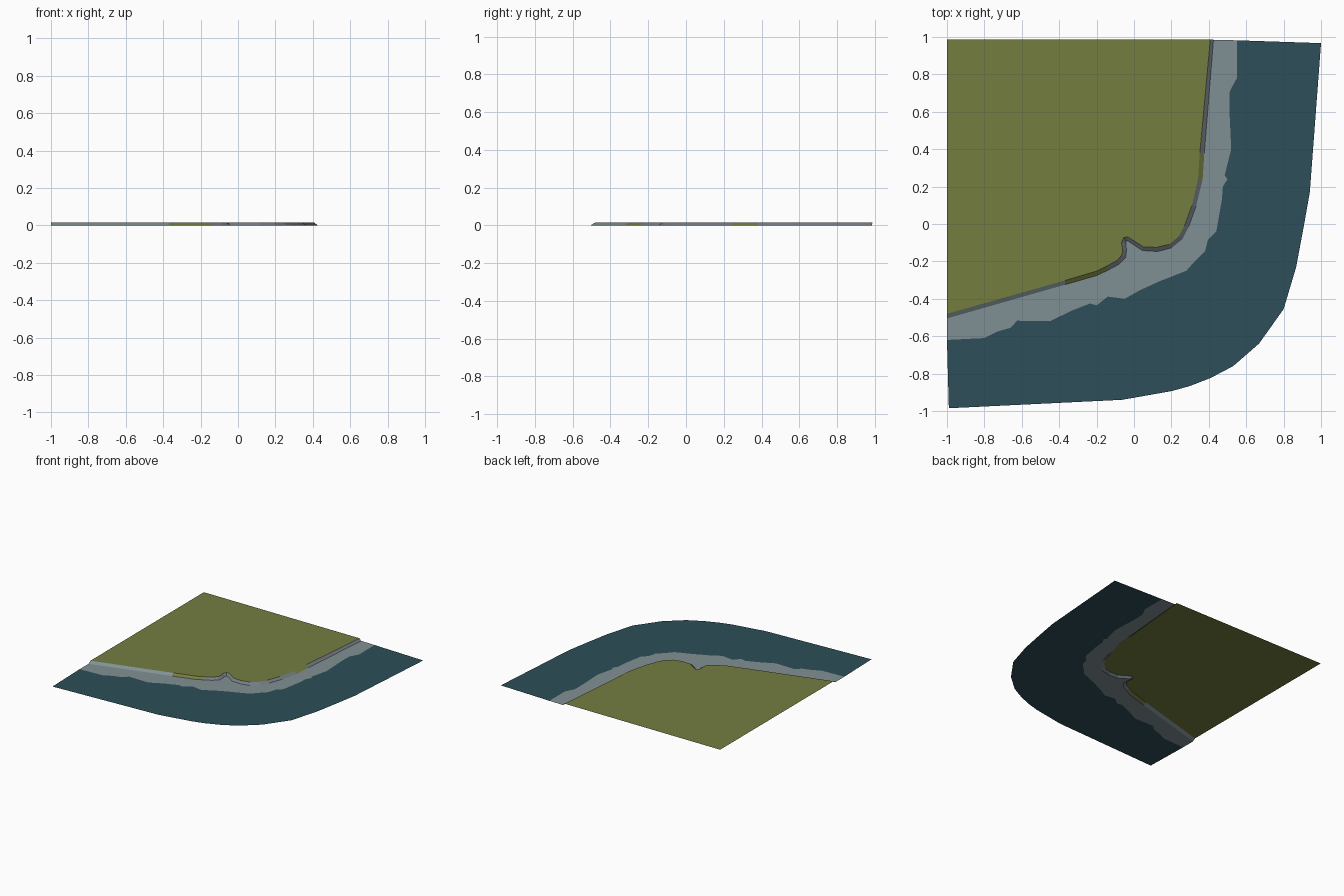
import bpy, bmesh

if "Cube" in bpy.data.objects:
    bpy.data.objects.remove(bpy.data.objects["Cube"])

H = 0.016  # height of the grass plateau


def material(name, rgb):
    m = bpy.data.materials.new(name)
    lin = [((c / 255 + 0.055) / 1.055) ** 2.4 for c in rgb]
    m.diffuse_color = (*lin, 1)
    m.use_nodes = True
    m.node_tree.nodes["Principled BSDF"].inputs["Base Color"].default_value = m.diffuse_color
    return m


GRASS = material("grass green", (116, 125, 64))
SHORE = material("shore grey", (128, 144, 147))
ROCK = material("rock grey", (116, 124, 132))
WATER = material("deep teal", (45, 78, 88))


def finish(name, bm, mats):
    mesh = bpy.data.meshes.new(name)
    bm.to_mesh(mesh)
    bm.free()
    for m in mats:
        mesh.materials.append(m)
    ob = bpy.data.objects.new(name, mesh)
    bpy.context.collection.objects.link(ob)
    return ob


def sheet(name, outline, z, mat):
    """Flat upward-facing sheet from a closed outline."""
    bm = bmesh.new()
    f = bm.faces.new([bm.verts.new((x, y, z)) for x, y in outline])
    f.normal_update()
    if f.normal.z < 0:
        f.normal_flip()
    bmesh.ops.triangulate(bm, faces=bm.faces[:])
    finish(name, bm, [mat])


# Bank: (top x, top y, foot x, foot y) from the left end round the inlet to the back
bank = [
    (-1, -.48, -1, -.505), (-.37, -.302, -.37, -.325),
    (-.2, -.252, -.197, -.275), (-.145, -.225, -.135, -.245),
    (-.09, -.195, -.08, -.215), (-.065, -.165, -.045, -.18),
    (-.06, -.14, -.04, -.14), (-.067, -.10, -.044, -.105),
    (-.055, -.072, -.042, -.09), (-.035, -.068, -.034, -.09),
    (.05, -.122, .045, -.142), (.12, -.125, .125, -.147),
    (.19, -.108, .2, -.128), (.24, -.065, .26, -.08),
    (.27, -.01, .292, -.015), (.31, .1, .332, .095),
    (.342, .24, .367, .24), (.352, .38, .376, .38), (.408, .987, .425, .985),
]
top = [(p[0], p[1]) for p in bank]
foot = [(p[2], p[3]) for p in bank]

# Ragged line between shore and water
tide = [
    (-1, -.62), (-.8, -.61), (-.73, -.575), (-.66, -.555), (-.625, -.517),
    (-.45, -.52), (-.33, -.462), (-.235, -.425), (-.2, -.435), (-.14, -.388),
    (-.05, -.4), (.03, -.355), (.14, -.305), (.28, -.25), (.315, -.21),
    (.38, -.145), (.395, -.085), (.44, -.04), (.47, .13), (.475, .2),
    (.5, .24), (.485, .26), (.5, .32), (.52, .4), (.51, .61), (.512, .71),
    (.55, .78), (.55, .982),
]

# Outer edge of the water
sea_edge = [
    (-.99, -.985), (-.064, -.94), (.203, -.893), (.3, -.866), (.41, -.823),
    (.53, -.76), (.668, -.64), (.8, -.455), (.867, -.23), (.91, 0),
    (.94, .17), (1, .967),
]

sheet("grass_plateau", top + [(-1, .987)], H, GRASS)
sheet("shore", foot + tide[::-1], 0, SHORE)
sheet("water", tide + sea_edge[::-1], 0, WATER)

# Sloping bank, mostly rock with grassy stretches
bm = bmesh.new()
upper = [bm.verts.new((x, y, H)) for x, y in top]
lower = [bm.verts.new((x, y, 0)) for x, y in foot]
for i in range(len(bank) - 1):
    f = bm.faces.new((lower[i], lower[i + 1], upper[i + 1], upper[i]))
    f.material_index = 1 if i in (1, 2, 16) else 2 if i == 0 else 0
finish("bank_slope", bm, [ROCK, GRASS, SHORE])
